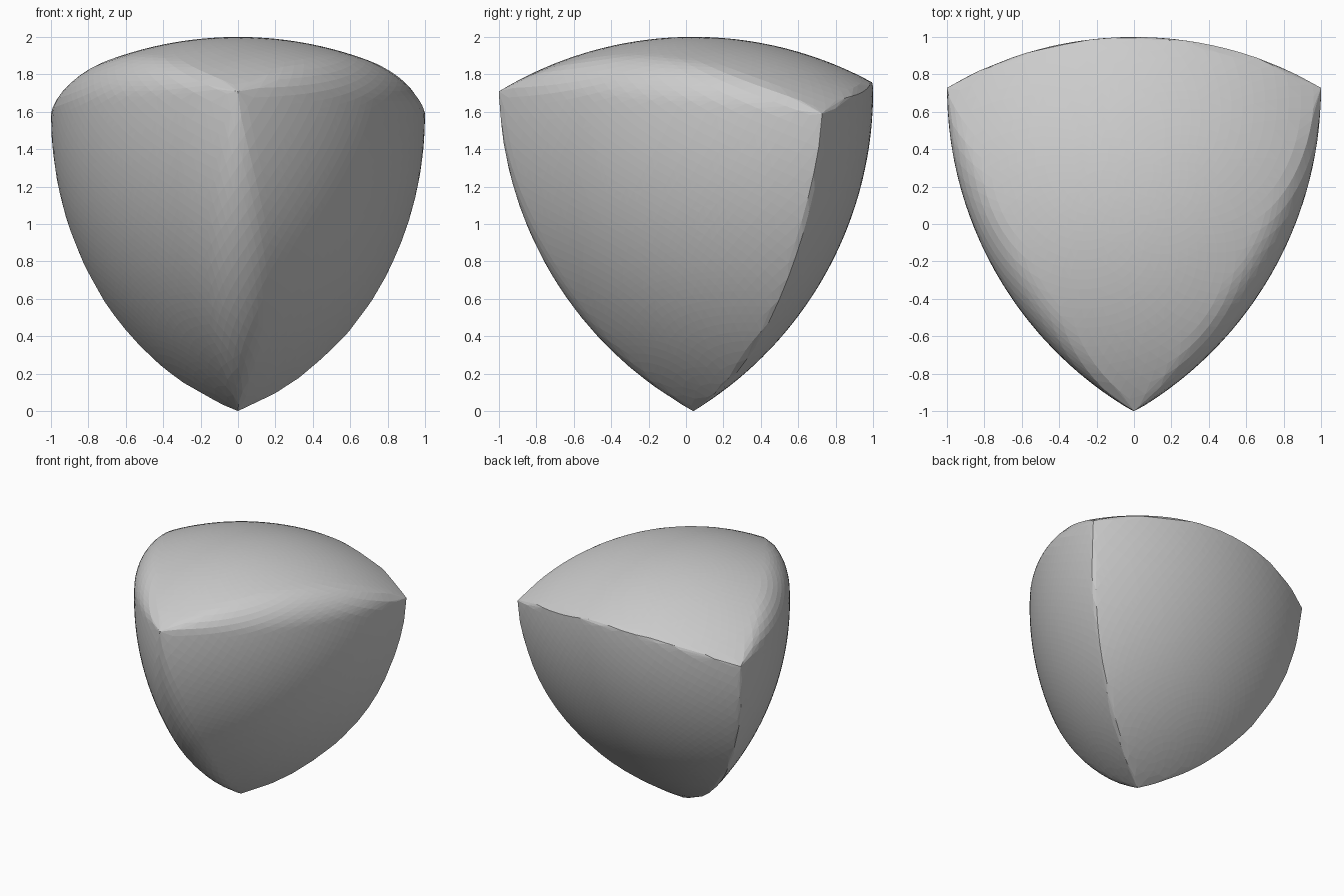
import bpy, bmesh, math
from mathutils import Vector, Matrix

if "Cube" in bpy.data.objects:
    bpy.data.objects.remove(bpy.data.objects["Cube"])

WIDTH = 2.0
R3 = math.sqrt(3)
PHI = 0.069                      # tilt of the tetrahedron about x
DIHEDRAL = math.acos(1 / 3)

# Corners of a regular tetrahedron with edge 2
my = R3 * math.cos(PHI) - 1
mz = R3 * math.sin(DIHEDRAL - PHI)
foot = Vector((0, my - R3 * math.cos(DIHEDRAL - PHI), 0))
front = Vector((0, -1, mz + R3 * math.sin(PHI)))
left = Vector((-1, my, mz))
right = Vector((1, my, mz))
corners = [foot, front, left, right]
centre = sum(corners, Vector()) / 4


# Rounded edges: the three that meet at the front corner
def rounded_edge(end, other1, other2):
    mid = (front + end) / 2
    axis = (end - front).normalized()
    frame = Matrix((axis, other1 - mid, other2 - mid)).transposed().inverted()
    return mid, axis, frame


rounded = [rounded_edge(foot, left, right),
           rounded_edge(left, right, foot),
           rounded_edge(right, foot, left)]


def inside(p):
    if any((p - c).length > WIDTH for c in corners):
        return False
    for mid, axis, frame in rounded:
        q = p - mid
        k = frame @ q
        if k.y <= 0 and k.z <= 0:          # wedge outside the edge: spindle surface
            t = q.dot(axis)
            if abs(t) > 1:
                return False
            rho = (q - axis * t).length
            if rho > math.sqrt(4 - t * t) - R3:
                return False
    return True


def surface_point(d):
    lo, hi = 0.5, 1.5
    for _ in range(24):
        m = (lo + hi) / 2
        if inside(centre + d * m):
            lo = m
        else:
            hi = m
    return centre + d * lo


# Curved faces: evenly spread directions pushed out to the surface
points = list(corners)
COUNT = 4000
for i in range(COUNT):
    z = 1 - (2 * i + 1) / COUNT
    a = i * math.pi * (3 - math.sqrt(5))
    r = math.sqrt(1 - z * z)
    points.append(surface_point(Vector((r * math.cos(a), r * math.sin(a), z))))

# Sharp edges: exact arcs between the three rear corners
for a, b, opposite in ((left, right, foot), (foot, left, right), (foot, right, left)):
    hub = (front + opposite) / 2
    for i in range(1, 48):
        points.append(hub + (a - hub).slerp(b - hub, i / 48))

# Body: convex skin over all points
bm = bmesh.new()
for p in points:
    bm.verts.new(p)
bmesh.ops.convex_hull(bm, input=bm.verts[:])
bmesh.ops.delete(bm, geom=[v for v in bm.verts if not v.link_faces], context='VERTS')
bmesh.ops.recalc_face_normals(bm, faces=bm.faces[:])
mesh = bpy.data.meshes.new("constant_width_body")
bm.to_mesh(mesh)
bm.free()
body = bpy.data.objects.new("constant_width_body", mesh)
bpy.context.collection.objects.link(body)
